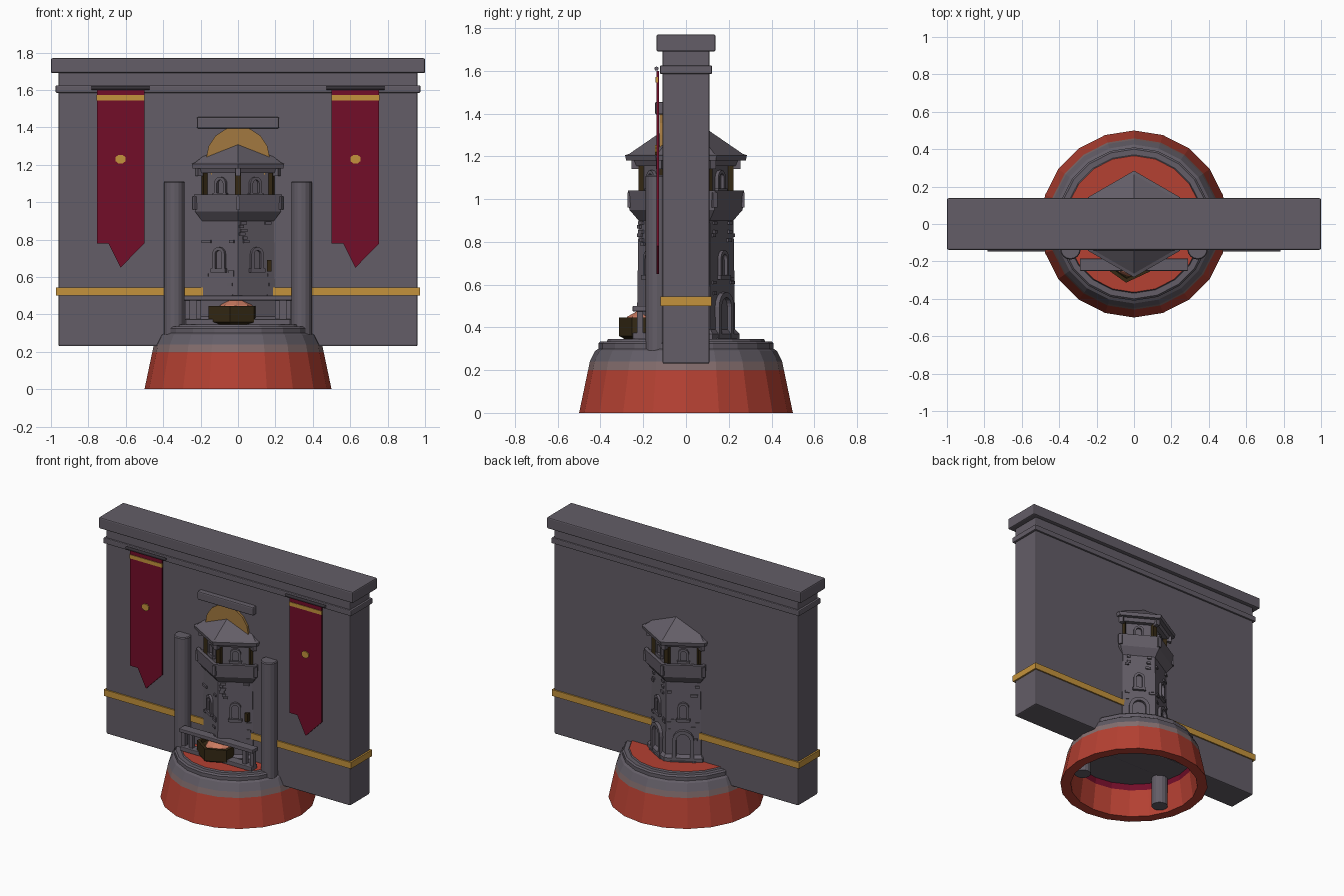
import bpy, bmesh, random
from math import sin, cos, pi, radians
from mathutils import Matrix, Vector

random.seed(4)
if "Cube" in bpy.data.objects:
    bpy.data.objects.remove(bpy.data.objects["Cube"])


def material(name, r, g, b):
    m = bpy.data.materials.new(name)
    m.use_nodes = True
    m.diffuse_color = (r, g, b, 1)
    m.node_tree.nodes["Principled BSDF"].inputs["Base Color"].default_value = (r, g, b, 1)
    return m


stone = material("stone grey", .125, .11, .135)
ring_grey = material("dusty pink grey", .23, .155, .155)
red = material("brick red", .46, .052, .032)
crimson = material("banner crimson", .17, .004, .022)
gold = material("gold", .55, .29, .045)
bronze = material("dull gold", .36, .19, .05)
wood = material("dark brown", .035, .022, .007)
ember = material("ember salmon", .6, .2, .12)


def add(name, bm, mats, matrix=None, bevel=0):
    bmesh.ops.recalc_face_normals(bm, faces=bm.faces)
    me = bpy.data.meshes.new(name)
    bm.to_mesh(me)
    bm.free()
    ob = bpy.data.objects.new(name, me)
    for m in mats:
        me.materials.append(m)
    if matrix:
        ob.matrix_world = matrix
    if bevel:
        mod = ob.modifiers.new("bevel", "BEVEL")
        mod.width = bevel
        mod.segments = 2
    bpy.context.scene.collection.objects.link(ob)
    return ob


def box(name, mat, x, y, z, matrix=None, bevel=0):
    """Box from three (low, high) ranges."""
    bm = bmesh.new()
    bmesh.ops.create_cube(bm, size=1)
    for v in bm.verts:
        v.co = [r[0] + (c + .5) * (r[1] - r[0]) for r, c in zip((x, y, z), v.co)]
    return add(name, bm, [mat], matrix, bevel)


def lathe(name, profile, sides, mats, start=0, bands=None, matrix=None):
    """Revolve (radius, height) points; bands gives a material per segment."""
    bm = bmesh.new()
    rings = []
    for r, z in profile:
        angles = [start + 2 * pi * i / sides for i in range(sides)]
        rings.append([bm.verts.new((r * cos(a), r * sin(a), z)) for a in angles])
    for k in range(len(rings) - 1):
        for i in range(sides):
            j = (i + 1) % sides
            f = bm.faces.new((rings[k][i], rings[k][j], rings[k + 1][j], rings[k + 1][i]))
            f.material_index = bands[k] if bands else 0
    bm.faces.new(rings[0])
    bm.faces.new(rings[-1])
    return add(name, bm, mats, matrix)


def plate(name, mat, points, y, depth, matrix=None):
    """Outline in x, z extruded along y."""
    bm = bmesh.new()
    f = bm.faces.new([bm.verts.new((px, y, pz)) for px, pz in points])
    res = bmesh.ops.extrude_face_region(bm, geom=[f])
    moved = [g for g in res["geom"] if isinstance(g, bmesh.types.BMVert)]
    bmesh.ops.translate(bm, verts=moved, vec=(0, depth, 0))
    return add(name, bm, [mat], matrix)


def on_side(angle, distance, z=0):
    """Frame on a tower side: x along the side, y outward, z up."""
    a = radians(angle)
    spot = Vector((cos(a) * distance, sin(a) * distance, z))
    return Matrix.Translation(spot) @ Matrix.Rotation(a - pi / 2, 4, "Z")


def arch_frame(name, width, height, rim, matrix):
    """Raised frame with a round head, plus a sill."""
    def outline(w, h):
        head = [(w * cos(pi * i / 8), h - w + w * sin(pi * i / 8)) for i in range(9)]
        return [(w, 0)] + head + [(-w, 0)]
    outer, inner = outline(width / 2, height), outline(width / 2 - rim, height - rim)
    bm = bmesh.new()
    o = [bm.verts.new((x, 0, z)) for x, z in outer]
    n = [bm.verts.new((x, 0, z)) for x, z in inner]
    for i in range(len(o) - 1):
        bm.faces.new((o[i], o[i + 1], n[i + 1], n[i]))
    ob = add(name, bm, [stone], matrix)
    mod = ob.modifiers.new("depth", "SOLIDIFY")
    mod.thickness = .03
    mod.offset = 0
    box(name + "_sill", stone, (-width * .6, width * .6), (0, .02), (-.015, .005), matrix)


# Hollow round pedestal with coloured bands
lathe("pedestal",
      [(.40, .24), (.405, .19), (.43, 0), (.5, 0), (.458, .2), (.45, .24),
       (.425, .29), (.41, .30), (.41, .325), (.4, .335), (.37, .335), (.365, .345)],
      20, [red, ring_grey, stone, crimson],
      bands=[3, 0, 0, 0, 1, 2, 2, 2, 2, 2, 2])
lathe("pedestal_ceiling", [(.402, .235), (.402, .25)], 20, [stone])

# Wall with mouldings
box("wall", stone, (-.96, .96), (-.11, .11), (.23, 1.7), bevel=.008)
box("wall_moulding", stone, (-.975, .975), (-.122, .122), (1.585, 1.625), bevel=.006)
box("wall_cornice", stone, (-1, 1), (-.138, .138), (1.69, 1.77), bevel=.008)
box("gold_band", gold, (-.972, .972), (-.12, .12), (.5, .545))

# Sun disc and lintel above the tower
disc = [(.17 * cos(2 * pi * i / 16), 1.235 + .17 * sin(2 * pi * i / 16)) for i in range(16)]
plate("sun_disc", bronze, disc, -.125, .02)
box("lintel", stone, (-.22, .22), (-.145, -.1), (1.395, 1.455), bevel=.008)

# Banners and columns
for side, label in ((-1, "right"), (1, "left")):
    at = Matrix.Translation((side * .628, 0, 0))
    plate(label + "_banner", crimson,
          [(-.127, 1.6), (.127, 1.6), (.127, .78), (0, .65), (-.065, .78), (-.127, .78)],
          -.138, .012, at)
    box(label + "_banner_stripe", gold, (-.128, .128), (-.142, -.13), (1.545, 1.572), at)
    badge = [(.03 * cos(pi * (i + .5) / 4), 1.23 + .025 * sin(pi * (i + .5) / 4)) for i in range(8)]
    plate(label + "_banner_badge", gold, badge, -.146, .01, at)
    rod = Matrix.Translation((side * .628 - .155, -.138, 1.61)) @ Matrix.Rotation(pi / 2, 4, "Y")
    lathe(label + "_banner_rod", [(.01, 0), (.01, .31)], 10, [stone], matrix=rod)
    lathe(label + "_column", [(.055, .02), (.055, 1.105), (.05, 1.112)], 16, [stone],
          matrix=Matrix.Translation((side * .34, -.135, 0)))

# Six-sided tower, parapet and roof
tilt = pi / 6
lathe("tower_body", [(.25, .34), (.25, .37), (.23, .39), (.222, .9), (.265, .95),
                     (.272, 1.04), (.245, 1.04), (.245, 1.0)], 6, [stone], tilt)
lathe("tower_room", [(.205, .98), (.205, 1.17)], 6, [stone], tilt)
lathe("tower_roof", [(.24, 1.155), (.25, 1.18), (.28, 1.18), (.285, 1.205),
                     (.265, 1.212), (.02, 1.38)], 6, [stone], tilt)

for k in range(6):
    # Corner posts and eave brackets
    corner = on_side(30 + 60 * k, .205)
    box("room_post", wood, (-.015, .015), (-.01, .018), (1.0, 1.16), corner)
    box("eave_bracket", stone, (-.014, .014), (-.01, .05), (1.14, 1.18), corner)
    box("parapet_rib", stone, (-.012, .012), (.0, .068), (.96, 1.03), corner)

for angle in (60, 120, 240, 300):
    # Windows, doors and raised bricks on the exposed sides
    arch_frame("tower_window", .075, .12, .017, on_side(angle, .196, .64))
    arch_frame("room_window", .07, .09, .016, on_side(angle, .18, 1.045))
    if angle < 180:
        arch_frame("tower_door", .14, .22, .025, on_side(angle, .205, .345))
    for n in range(10):
        t = random.choice((-1, 1)) * random.uniform(.06, .095)
        z = random.choice((.48, .56, .61, .79, .83, .87)) + random.choice((0, .018))
        w = random.uniform(.012, .02)
        box("raised_brick", stone, (t - w, t + w), (-.01, .008), (z - .008, z + .008),
            on_side(angle, .195))
box("hanging_lamp", wood, (.155, .18), (-.15, -.125), (.63, .69))

# Counter rail in front of the tower
box("counter_top", stone, (-.29, .29), (-.25, -.185), (.475, .5), bevel=.004)
box("counter_foot", stone, (-.28, .28), (-.25, -.185), (.345, .375), bevel=.004)
for x in (-.27, -.21, .21, .27):
    box("counter_post", stone, (x - .013, x + .013), (-.23, -.2), (.37, .48))

# Brazier with glowing embers
spot = Matrix.Translation((-.03, -.172, 0)) @ Matrix.Rotation(radians(-5), 4, "Z")
lathe("brazier", [(.115, .345), (.142, .36), (.142, .445), (.12, .445), (.115, .425)],
      6, [wood], tilt, matrix=spot)
lathe("embers", [(.1, .425), (.085, .45), (.04, .475), (.01, .48)], 8, [ember],
      matrix=Matrix.Translation((-.01, -.19, 0)))
